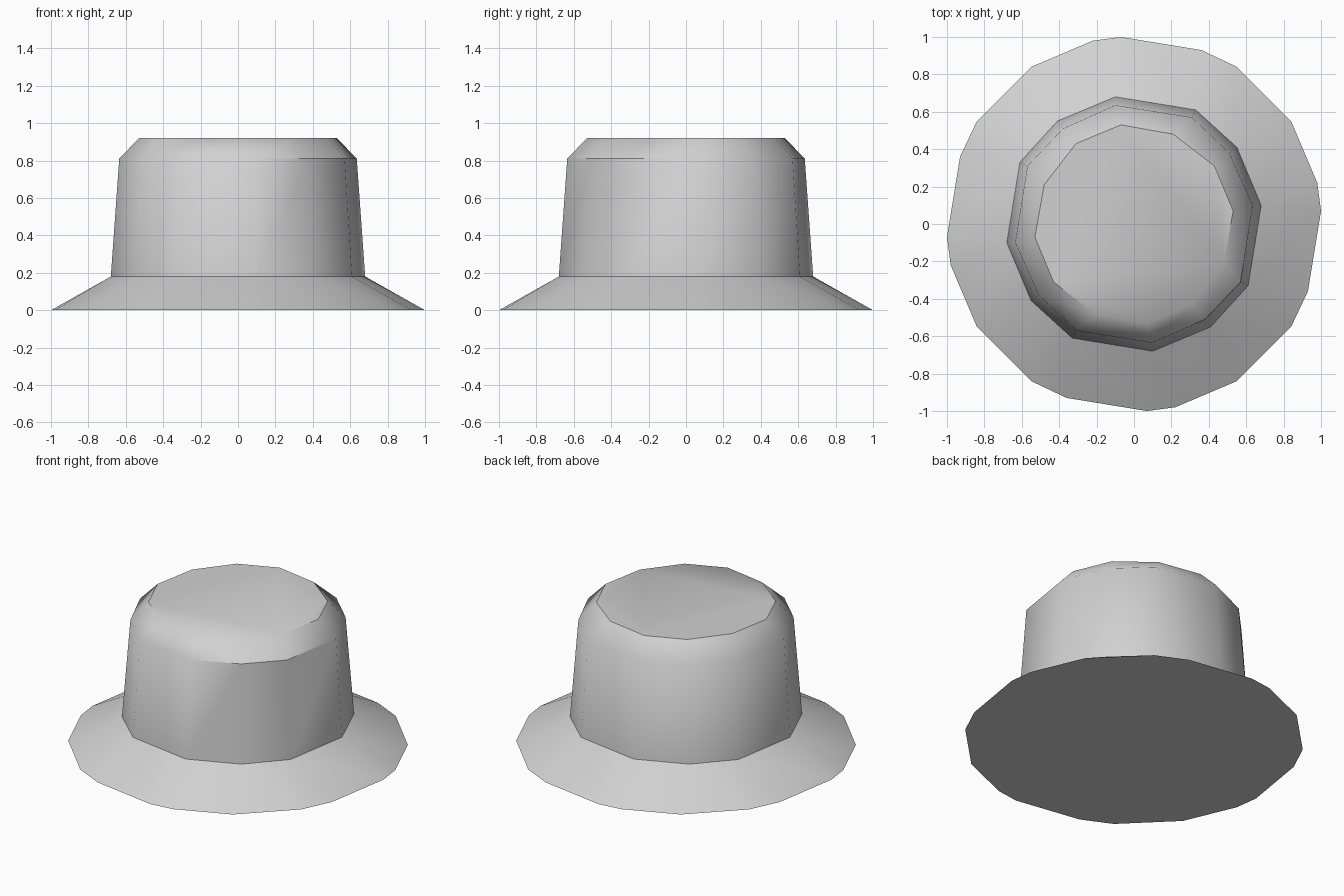
import bpy
import bmesh
import math

cube = bpy.data.objects.get("Cube")
if cube:
    bpy.data.objects.remove(cube, do_unlink=True)

felt = bpy.data.materials.new("light_grey_felt")
felt.use_nodes = True
colour = (0.64, 0.64, 0.64, 1)
felt.diffuse_color = colour
felt.node_tree.nodes["Principled BSDF"].inputs["Base Color"].default_value = colour

bm = bmesh.new()


def ring(quarter, z):
    """Repeat a quarter outline four times around the z axis."""
    verts = []
    for _ in range(4):
        verts += [bm.verts.new((x, y, z)) for x, y in quarter]
        quarter = [(-y, x) for x, y in quarter]
    return verts


def stitch(outer, inner):
    """Join two rings of different counts with triangles, in order of angle."""
    def angle(loop, i):
        co = loop[i % len(loop)].co
        return math.atan2(co.y, co.x) % math.tau + math.tau * (i // len(loop))
    i = j = 0
    while i < len(outer) or j < len(inner):
        a, b = outer[i % len(outer)], inner[j % len(inner)]
        step_outer = j == len(inner) or (
            i < len(outer) and angle(outer, i + 1) < angle(inner, j + 1))
        if step_outer:
            i += 1
            bm.faces.new((a, outer[i % len(outer)], b))
        else:
            j += 1
            bm.faces.new((a, inner[j % len(inner)], b))


def band(lower, upper):
    """Join two rings of equal count with quads."""
    n = len(lower)
    for i in range(n):
        k = (i + 1) % n
        bm.faces.new((lower[i], lower[k], upper[k], upper[i]))


def crease(loop, rule):
    """Mark the edges of a ring sharp where the rule holds at their middle."""
    for i, v in enumerate(loop):
        edge = bm.edges.get((v, loop[(i + 1) % len(loop)]))
        mid = (edge.verts[0].co + edge.verts[1].co) / 2
        edge.smooth = not rule(mid)


# Outlines from brim to crown top
brim = ring([(1, 0.07), (0.98, 0.22), (0.84, 0.55), (0.55, 0.84), (0.36, 0.93)], 0)
base = ring([(0.68, 0.10), (0.55, 0.41), (0.33, 0.61)], 0.18)
shoulder = ring([(0.635, 0.10), (0.51, 0.38), (0.31, 0.57)], 0.81)
rim = ring([(0.53, 0.07), (0.43, 0.31), (0.21, 0.48)], 0.92)

# Sloping brim, crown wall, bevelled shoulder, flat top and closed underside
stitch(brim, base)
band(base, shoulder)
band(shoulder, rim)
bm.faces.new(rim)
bm.faces.new(brim[::-1])
bmesh.ops.recalc_face_normals(bm, faces=bm.faces)
for face in bm.faces:
    face.smooth = True


# The crease runs along the rim, but drops to the shoulder at the front left
def front_left(p):
    return p.x > -0.1 and p.y < -0.1


crease(brim, lambda p: True)
crease(base, lambda p: True)
crease(shoulder, front_left)
crease(rim, lambda p: not front_left(p))

mesh = bpy.data.meshes.new("bucket_hat")
bm.to_mesh(mesh)
bm.free()
mesh.materials.append(felt)
hat = bpy.data.objects.new("bucket_hat", mesh)
bpy.context.collection.objects.link(hat)
